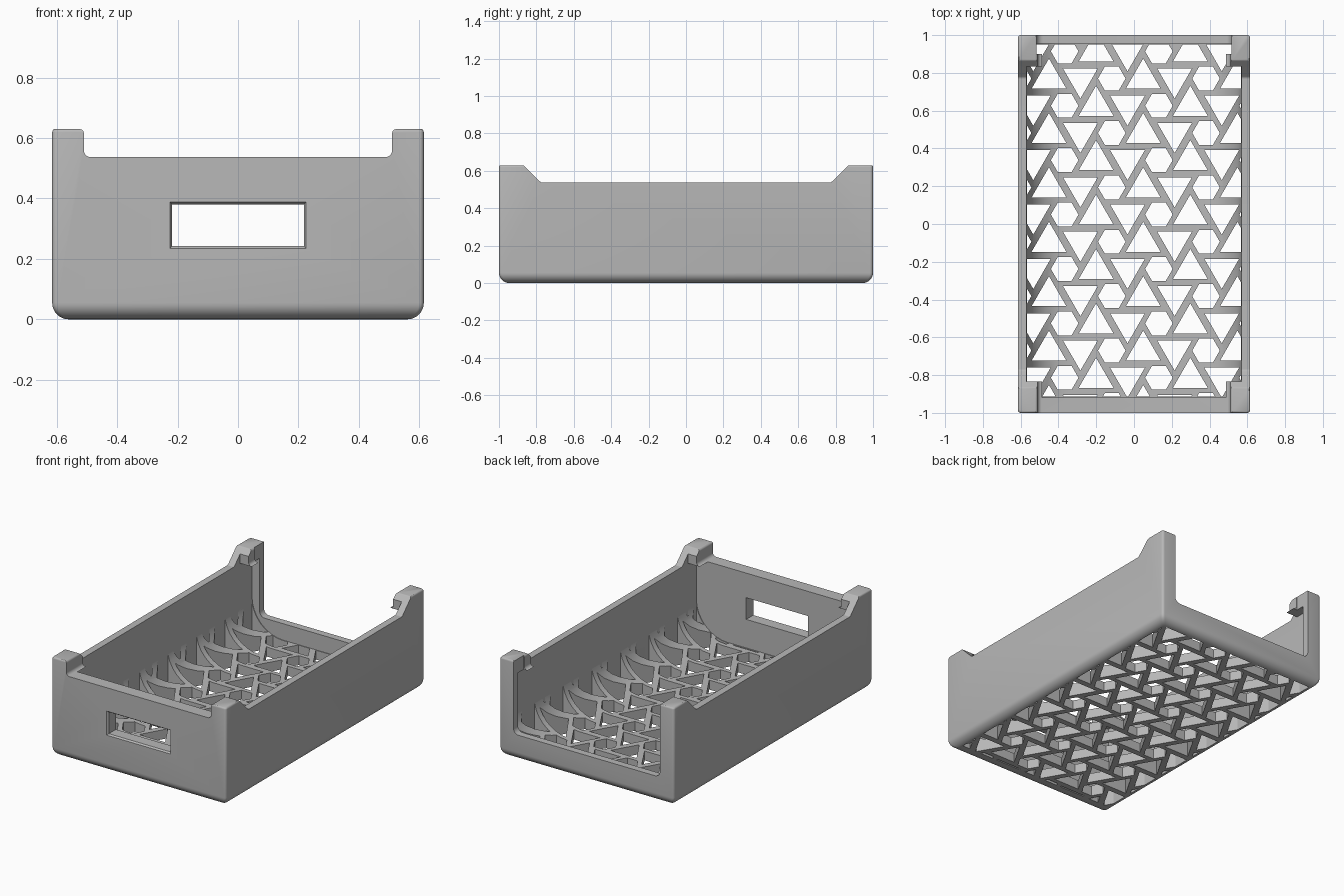
import bpy, bmesh, math
from mathutils import Vector

cube = bpy.data.objects.get("Cube")
if cube:
    bpy.data.objects.remove(cube, do_unlink=True)

HALF_X, HALF_Y, TOP, RAIL = 0.615, 1.0, 0.63, 0.537
WALL_X, FRONT_Y, BACK_Y, FLOOR = 0.57, -0.918, 0.955, 0.06


def add_object(name, bm):
    mesh = bpy.data.meshes.new(name)
    bm.to_mesh(mesh)
    bm.free()
    obj = bpy.data.objects.new(name, mesh)
    bpy.context.collection.objects.link(obj)
    return obj


def loft(name, rings):
    """Closed solid through rings of 3D points, with flat end caps."""
    bm = bmesh.new()
    loops = [[bm.verts.new(p) for p in ring] for ring in rings]
    bm.faces.new(loops[0])
    bm.faces.new(loops[-1])
    n = len(loops[0])
    for near, far in zip(loops, loops[1:]):
        for i in range(n):
            j = (i + 1) % n
            bm.faces.new((near[i], near[j], far[j], far[i]))
    bm.normal_update()
    bmesh.ops.recalc_face_normals(bm, faces=bm.faces[:])
    if bm.calc_volume(signed=True) < 0:
        bmesh.ops.reverse_faces(bm, faces=bm.faces[:])
    return add_object(name, bm)


def fillet(points, steps=8):
    """Round the corners of a closed 2D outline of (u, v, radius)."""
    out = []
    for i, (u, v, r) in enumerate(points):
        p = Vector((u, v))
        if r == 0:
            out.append(p)
            continue
        a = (Vector(points[i - 1][:2]) - p).normalized()
        b = (Vector(points[(i + 1) % len(points)][:2]) - p).normalized()
        half = a.angle(b) / 2
        centre = p + (a + b).normalized() * r / math.sin(half)
        start = (p + a * r / math.tan(half) - centre).normalized()
        end = (p + b * r / math.tan(half) - centre).normalized()
        out += [centre + start.slerp(end, k / steps) * r for k in range(steps + 1)]
    return out


def prism(name, outline, axis, lo, hi, far_outline=None):
    """Extrude an outline along x or y, optionally tapering to a second one."""
    rings = []
    for pts, t in ((outline, lo), (far_outline or outline, hi)):
        rings.append([(t, p[0], p[1]) if axis == "x" else (p[0], t, p[1]) for p in pts])
    return loft(name, rings)


def rect(x, z0, z1, r=0):
    """Rectangle with rounded lower corners."""
    return fillet([(-x, z0, r), (x, z0, r), (x, z1, 0), (-x, z1, 0)])


def cut(body, cutter):
    cutter.hide_render = True
    mod = body.modifiers.new("cut", "BOOLEAN")
    mod.operation, mod.solver, mod.object = "DIFFERENCE", "EXACT", cutter
    bpy.context.view_layer.objects.active = body
    bpy.ops.object.modifier_apply(modifier=mod.name)
    bpy.data.objects.remove(cutter, do_unlink=True)


def outer_block():
    """Solid block with a rounded bottom and softened corners and top."""
    layers = []
    for k in range(9):
        ang = math.pi / 2 * k / 8
        layers.append((0.055 * (1 - math.sin(ang)), 0.055 * (1 - math.cos(ang))))
    for k in range(5):
        ang = math.pi / 2 * k / 4
        layers.append((0.012 * (1 - math.cos(ang)), TOP + 0.001 - 0.012 * (1 - math.sin(ang))))
    rings = []
    for inset, z in layers:
        x, y = HALF_X - inset, HALF_Y - inset
        corners = [(-x, -y, 0.016), (x, -y, 0.016), (x, y, 0.016), (-x, y, 0.016)]
        rings.append([(p.x, p.y, z) for p in fillet(corners, 4)])
    return loft("crate", rings)


def floor_holes():
    """Pinwheel lattice of hexagons and triangles, clipped to the floor."""
    bm = bmesh.new()
    pitch = 0.288
    step = pitch / math.sqrt(3)

    def polygon(x, y, sides, radius, turn):
        bm.faces.new([bm.verts.new((x + radius * math.cos(turn + math.tau * k / sides),
                                    y + radius * math.sin(turn + math.tau * k / sides), 0.1))
                      for k in range(sides)])

    for col in range(-2, 6):
        for row in range(-6, 6):
            x = -0.367 + col * 1.5 * step
            y = 0.05 + (row + (col % 2) / 2) * pitch
            polygon(x, y, 6, 0.073, 0)
            polygon(x + step, y, 3, 0.106, math.pi / 2)
            polygon(x - step, y, 3, 0.106, -math.pi / 2)
    bm.normal_update()
    edge = WALL_X - 0.004
    for co, no in (((edge, 0, 0), (1, 0, 0)), ((-edge, 0, 0), (-1, 0, 0)),
                   ((0, BACK_Y - 0.004, 0), (0, 1, 0)), ((0, FRONT_Y + 0.004, 0), (0, -1, 0))):
        bmesh.ops.bisect_plane(bm, geom=bm.verts[:] + bm.edges[:] + bm.faces[:],
                               plane_co=co, plane_no=no, clear_outer=True)
    slivers = [f for f in bm.faces if f.calc_area() < 0.0001]
    bmesh.ops.delete(bm, geom=slivers, context="FACES")
    obj = add_object("floor_hole_cutter", bm)
    solid = obj.modifiers.new("depth", "SOLIDIFY")
    solid.thickness, solid.offset = 0.8, 0
    return obj


crate = outer_block()

# Main cavity with large fillets between floor and side walls
cut(crate, prism("cavity_cutter", rect(WALL_X, FLOOR, RAIL, 0.22), "y", FRONT_Y, BACK_Y))
# Space above the rail, leaving the four corner hooks
cut(crate, prism("upper_cutter", rect(WALL_X, 0.5, 0.9), "y", -0.835, 0.835))

# Side walls dip between sloped corner posts
side = [(-0.775, RAIL, 0.02), (0.775, RAIL, 0.02), (0.868, TOP, 0.02), (1.2, TOP, 0),
        (1.2, 0.9, 0), (-1.2, 0.9, 0), (-1.2, TOP, 0), (-0.868, TOP, 0.02)]
cut(crate, prism("side_dip_cutter", fillet(side), "x", -0.8, 0.8))

# Front rail dips between the corner posts
front = [(-0.51, RAIL, 0.022), (0.51, RAIL, 0.022), (0.51, TOP - 0.0005, 0.014),
         (0.8, TOP - 0.0005, 0), (0.8, 0.9, 0), (-0.8, 0.9, 0),
         (-0.8, TOP - 0.0005, 0), (-0.51, TOP - 0.0005, 0.014)]
cut(crate, prism("front_dip_cutter", fillet(front), "y", -1.2, 1.2))

# Open back above a low lip
cut(crate, prism("back_opening_cutter", rect(0.516, 0.165, 0.8, 0.035), "y", 0.9, 1.2))

# Hand hole through the front, with a chamfered rim
cut(crate, prism("handle_cutter", rect(0.218, 0.242, 0.38), "y", -1.2, -0.8))
cut(crate, prism("handle_rim_cutter", rect(0.227, 0.233, 0.389), "y", -1.002, -0.988,
                 rect(0.217, 0.243, 0.379)))

# Lattice floor
cut(crate, floor_holes())

grey = bpy.data.materials.new("light_grey_plastic")
grey.use_nodes = True
colour = (0.48, 0.48, 0.48, 1)
grey.diffuse_color = colour
grey.node_tree.nodes["Principled BSDF"].inputs["Base Color"].default_value = colour
crate.data.materials.clear()
crate.data.materials.append(grey)
for poly in crate.data.polygons:
    poly.material_index = 0

bpy.ops.object.select_all(action="DESELECT")
crate.select_set(True)
bpy.context.view_layer.objects.active = crate
bpy.ops.object.shade_smooth_by_angle(angle=math.radians(30))
